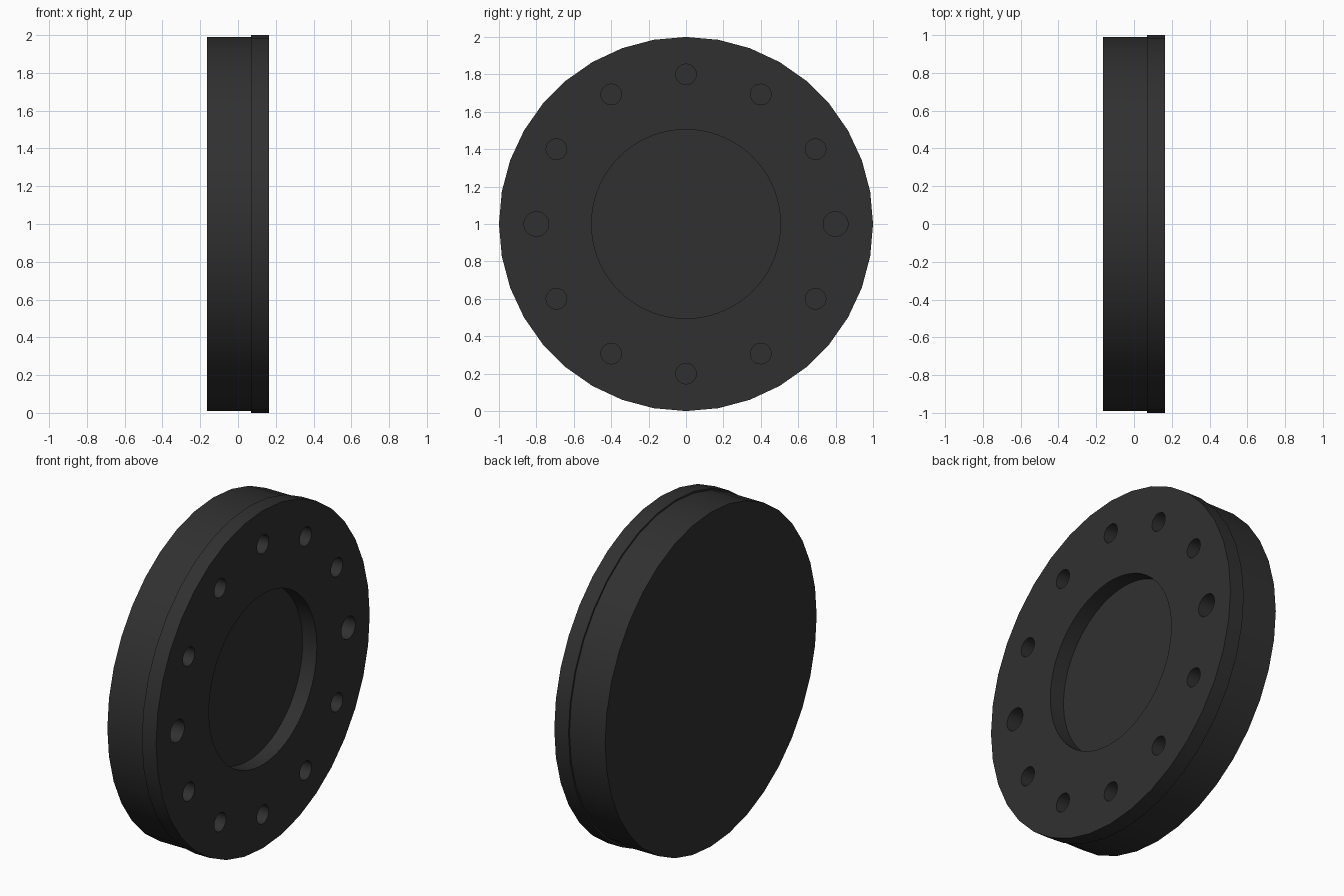
import bpy, bmesh
from math import cos, sin, tau
from mathutils import Vector

cube = bpy.data.objects.get("Cube")
if cube:
    bpy.data.objects.remove(cube, do_unlink=True)

# Single charcoal finish
charcoal = bpy.data.materials.new("charcoal")
charcoal.use_nodes = True
colour = (0.03, 0.03, 0.03, 1)
charcoal.diffuse_color = colour
charcoal.node_tree.nodes["Principled BSDF"].inputs["Base Color"].default_value = colour


def ring(bm, x, cy, cz, radius, sides):
    """Closed loop of edges in a plane facing x."""
    verts = [bm.verts.new((x, cy + radius * cos(tau * i / sides),
                           cz + radius * sin(tau * i / sides))) for i in range(sides)]
    return [bm.edges.new((verts[i - 1], verts[i])) for i in range(sides)]


def make_plate(name, x0, x1, radius, holes=()):
    """Round plate from x0 to x1, pierced by holes of (y, z, radius, sides)."""
    bm = bmesh.new()
    edges = ring(bm, x0, 0, 1, radius, 36)
    for hole in holes:
        edges += ring(bm, x0, *hole)
    if holes:
        bmesh.ops.triangle_fill(bm, edges=edges, use_beauty=True, normal=Vector((1, 0, 0)))
    else:
        bmesh.ops.contextual_create(bm, geom=edges)
    result = bmesh.ops.extrude_face_region(bm, geom=bm.faces[:], use_keep_orig=True)
    moved = [g for g in result["geom"] if isinstance(g, bmesh.types.BMVert)]
    bmesh.ops.translate(bm, verts=moved, vec=(x1 - x0, 0, 0))
    bmesh.ops.recalc_face_normals(bm, faces=bm.faces[:])
    mesh = bpy.data.meshes.new(name)
    bm.to_mesh(mesh)
    bm.free()
    mesh.materials.append(charcoal)
    obj = bpy.data.objects.new(name, mesh)
    bpy.context.collection.objects.link(obj)
    bpy.ops.object.select_all(action="DESELECT")
    obj.select_set(True)
    bpy.context.view_layer.objects.active = obj
    bpy.ops.object.shade_smooth_by_angle(angle=0.6)


# Solid backing disc
make_plate("backing_disc", -0.163, 0.07, 0.99)

# Flange with a central opening and a circle of bolt holes, two of them wider
openings = [(0, 1, 0.505, 72)]
for i in range(12):
    angle = tau * i / 12
    size = 0.066 if i % 6 == 0 else 0.055
    openings.append((0.8 * cos(angle), 1 + 0.8 * sin(angle), size, 32))
make_plate("flange_plate", 0.07, 0.163, 1.0, openings)
